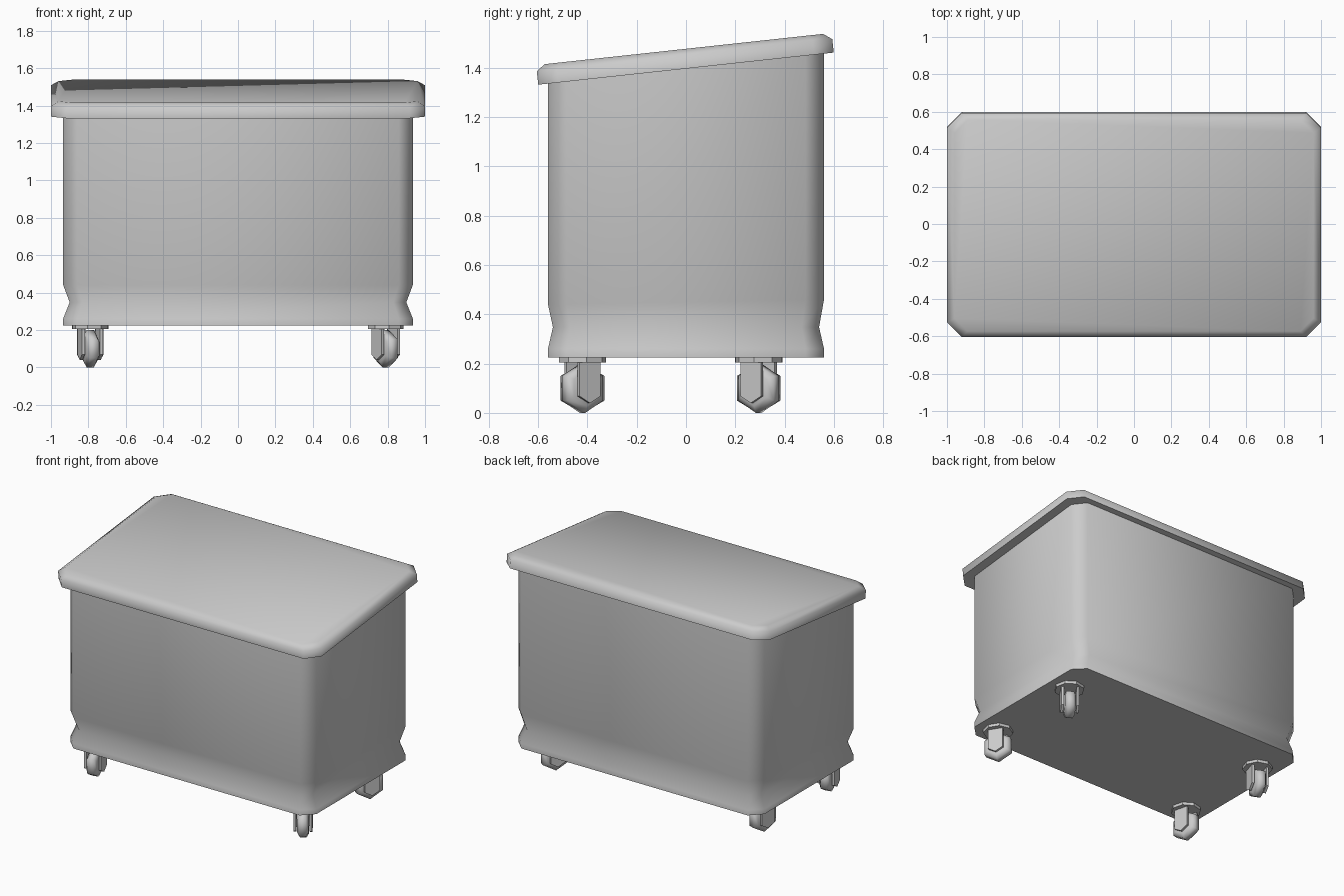
import bpy, bmesh
from math import radians, cos, sin, pi
from mathutils import Matrix

if "Cube" in bpy.data.objects:
    bpy.data.objects.remove(bpy.data.objects["Cube"])


def loft(name, rings, angle, matrix=Matrix()):
    """Skin a stack of equal-length rings, cap both ends."""
    bm = bmesh.new()
    loops = [[bm.verts.new(p) for p in ring] for ring in rings]
    n = len(loops[0])
    for a, b in zip(loops, loops[1:]):
        for i in range(n):
            j = (i + 1) % n
            bm.faces.new((a[i], a[j], b[j], b[i]))
    bm.faces.new(loops[0][::-1])
    bm.faces.new(loops[-1])
    bmesh.ops.recalc_face_normals(bm, faces=bm.faces)
    mesh = bpy.data.meshes.new(name)
    bm.to_mesh(mesh)
    bm.free()
    mesh.shade_smooth()
    mesh.set_sharp_from_angle(angle=radians(angle))
    obj = bpy.data.objects.new(name, mesh)
    obj.matrix_world = matrix
    bpy.context.collection.objects.link(obj)
    return obj


def cut_rect(x, y, c, z):
    """Rectangle with chamfered corners; z may be a function of y."""
    pts = [(x, -y + c), (x, y - c), (x - c, y), (-x + c, y),
           (-x, y - c), (-x, -y + c), (-x + c, -y), (x - c, -y)]
    return [(px, py, z(py) if callable(z) else z) for px, py in pts]


def circle(r, n, z, start=0.0):
    return [(r * cos(start + 2 * pi * i / n), r * sin(start + 2 * pi * i / n), z)
            for i in range(n)]


SLOPE = radians(6.2)
LID_Z = 1.397

# Bin body: pinched near the bottom, sloped at the top
loft("bin_body", [
    cut_rect(0.935, 0.56, 0.075, 0.225),
    cut_rect(0.935, 0.56, 0.075, 0.26),
    cut_rect(0.90, 0.54, 0.07, 0.348),
    cut_rect(0.935, 0.56, 0.075, lambda y: 0.45 + 0.018 * y),
    cut_rect(0.935, 0.56, 0.075, lambda y: LID_Z + 0.005 + 0.1086 * y),
], 60)

# Lid: tilted slab with a bevelled upper rim
loft("lid", [
    cut_rect(1.0, 0.603, 0.08, 0.0),
    cut_rect(1.0, 0.603, 0.08, 0.055),
    cut_rect(0.96, 0.568, 0.07, 0.08),
], 65, Matrix.Translation((0, 0, LID_Z)) @ Matrix.Rotation(SLOPE, 4, 'X'))


# Swivel casters
def caster(name, x, y, turn):
    place = Matrix.Translation((x, y, 0)) @ Matrix.Rotation(radians(turn), 4, 'Z')
    loft(name + "_mount", [circle(0.097, 8, z, pi / 8) for z in (0.205, 0.23)], 30, place)

    # Two pointed fork plates
    side = [(-0.05, 0.21), (-0.05, 0.068), (0, 0.04), (0.05, 0.068), (0.05, 0.21)]
    for tag, a in (("left", -0.058), ("right", 0.042)):
        loft(f"{name}_fork_{tag}", [[(o, py, pz) for py, pz in side]
                                    for o in (a, a + 0.016)], 30, place)

    # Six-sided wheel with a rounded tread
    axle = Matrix.Translation((0, 0, 0.1)) @ Matrix.Rotation(pi / 2, 4, 'Y')
    profile = [(-0.035, 0.072), (-0.02, 0.1), (0.02, 0.1), (0.035, 0.072)]
    loft(name + "_wheel", [circle(r, 6, o) for o, r in profile], 65, place @ axle)


caster("caster_front_right", 0.79, -0.42, 32)
caster("caster_front_left", -0.79, -0.42, 14)
caster("caster_back_right", 0.79, 0.295, -34)
caster("caster_back_left", -0.79, 0.295, -18)
